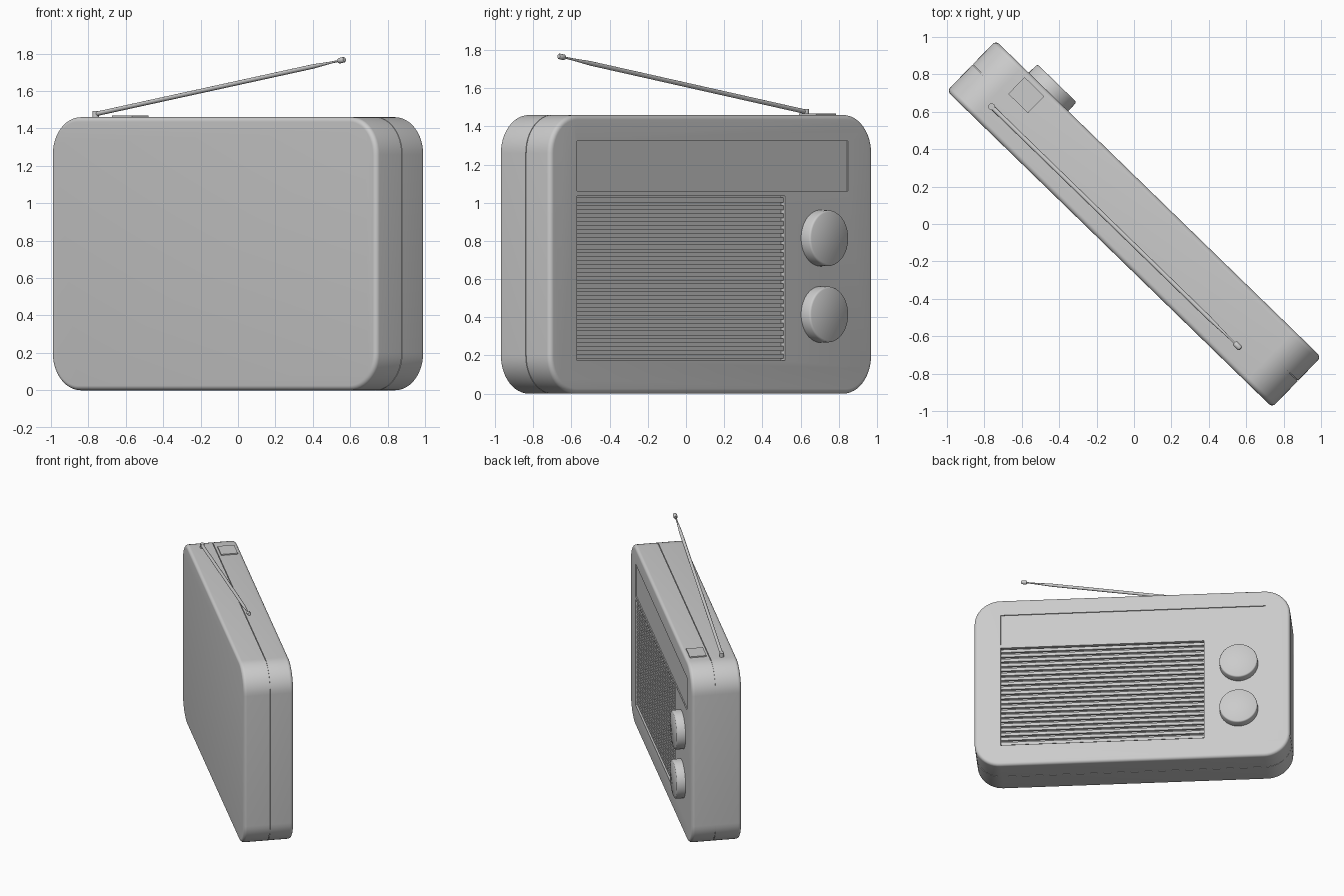
import bpy, bmesh, math
from mathutils import Matrix, Vector

if "Cube" in bpy.data.objects:
    bpy.data.objects.remove(bpy.data.objects["Cube"])

# The radio is built facing local +y, then turned about z
TURN = Matrix.Rotation(math.radians(-44.2), 4, 'Z')
W, D, H, R = 2.426, 0.375, 1.46, 0.2
FACE = D / 2


def finish(name, bm, smooth=True):
    bmesh.ops.recalc_face_normals(bm, faces=bm.faces)
    me = bpy.data.meshes.new(name)
    bm.to_mesh(me)
    bm.free()
    ob = bpy.data.objects.new(name, me)
    bpy.context.collection.objects.link(ob)
    ob.matrix_world = TURN
    if smooth:
        shade(ob)
    return ob


def shade(ob):
    bpy.ops.object.select_all(action='DESELECT')
    ob.select_set(True)
    bpy.context.view_layer.objects.active = ob
    bpy.ops.object.shade_smooth_by_angle(angle=math.radians(35))


def add_box(bm, x0, x1, y0, y1, z0, z1):
    m = Matrix.Translation(((x0 + x1) / 2, (y0 + y1) / 2, (z0 + z1) / 2))
    bmesh.ops.create_cube(bm, size=1, matrix=m @ Matrix.Diagonal((x1 - x0, y1 - y0, z1 - z0, 1)))


def loft(bm, rings):
    loops = [[bm.verts.new(p) for p in ring] for ring in rings]
    n = len(loops[0])
    for a, b in zip(loops, loops[1:]):
        for i in range(n):
            bm.faces.new((a[i], a[(i + 1) % n], b[(i + 1) % n], b[i]))
    bm.faces.new(loops[0])
    bm.faces.new(loops[-1][::-1])


def lathe(bm, origin, axis, profile, n):
    """Round part along an axis; profile = (distance, radius)."""
    q = Vector((0, 0, 1)).rotation_difference(Vector(axis).normalized())
    loft(bm, [[Vector(origin) + q @ Vector((r * math.cos(2 * math.pi * i / n),
               r * math.sin(2 * math.pi * i / n), d)) for i in range(n)] for d, r in profile])


def rounded_rect(y, inset, n=12):
    r, pts = R - inset, []
    for k, (sx, sz) in enumerate(((1, 1), (-1, 1), (-1, -1), (1, -1))):
        for i in range(n + 1):
            a = math.pi / 2 * (k + i / n)
            pts.append((sx * (W / 2 - R) + r * math.cos(a), y,
                        H / 2 + sz * (H / 2 - R) + r * math.sin(a)))
    return pts


# Case: two halves with softened rims and a fine seam between them
B = 0.025
arc = [(FACE - B + B * math.sin(t), B - B * math.cos(t))
       for t in (i * math.pi / 12 for i in range(7))]
seam = [(0.008, 0), (0.008, 0.006), (0.012, 0.006), (0.012, 0)]
bm = bmesh.new()
loft(bm, [rounded_rect(y, i) for y, i in [(-y, i) for y, i in reversed(arc)] + seam + arc])
case = finish("radio_case", bm, False)

# Recesses for the speaker grille and the dial window
GX0, GX1, GZ0, GZ1 = -0.553, 1.011, 0.175, 1.035
bm = bmesh.new()
add_box(bm, GX0, GX1, FACE - 0.03, FACE + 0.1, GZ0, GZ1)
add_box(bm, -1.025, 1.011, FACE - 0.008, FACE + 0.1, 1.062, 1.325)
cutter = finish("recess_cutter", bm, False)
cutter.hide_render = True
mod = case.modifiers.new("recesses", 'BOOLEAN')
mod.object, mod.operation, mod.solver = cutter, 'DIFFERENCE', 'EXACT'
bpy.context.view_layer.objects.active = case
bpy.ops.object.modifier_apply(modifier=mod.name)
bpy.data.objects.remove(cutter)
shade(case)

# Speaker slats
bm = bmesh.new()
N = 21
pitch = (GZ1 - GZ0) / N
for i in range(N):
    z = GZ0 + (i + 0.5) * pitch
    add_box(bm, GX0, GX1, FACE - 0.032, FACE - 0.012, z - pitch * 0.3, z + pitch * 0.3)
finish("speaker_slats", bm, False)

# Two round knobs
for name, z in (("volume_knob", 0.415), ("tuning_knob", 0.815)):
    bm = bmesh.new()
    lathe(bm, (-0.82, FACE - 0.01, z), (0, 1, 0),
          [(0, 0.148), (0.065, 0.146), (0.071, 0.143), (0.075, 0.137)], 48)
    finish(name, bm)

# Power button on the top
bm = bmesh.new()
add_box(bm, -0.967, -0.82, 0.03, 0.155, H - 0.01, H + 0.009)
finish("top_button", bm, False)

# Aerial pivot
bm = bmesh.new()
lathe(bm, (-0.983, -0.081, H - 0.01), (0, 0, 1), [(0, 0.018), (0.042, 0.018)], 20)
finish("aerial_pivot", bm)

# Telescopic aerial with end cap
start, tip = Vector((-0.983, -0.081, 1.477)), Vector((0.873, -0.081, 1.768))
L = (tip - start).length
bm = bmesh.new()
lathe(bm, start, tip - start,
      [(0, 0.012), (L - 0.24, 0.012), (L - 0.11, 0.006), (L - 0.045, 0.005),
       (L - 0.044, 0.012), (L - 0.038, 0.015), (L - 0.006, 0.015), (L, 0.011)], 16)
finish("aerial", bm)
